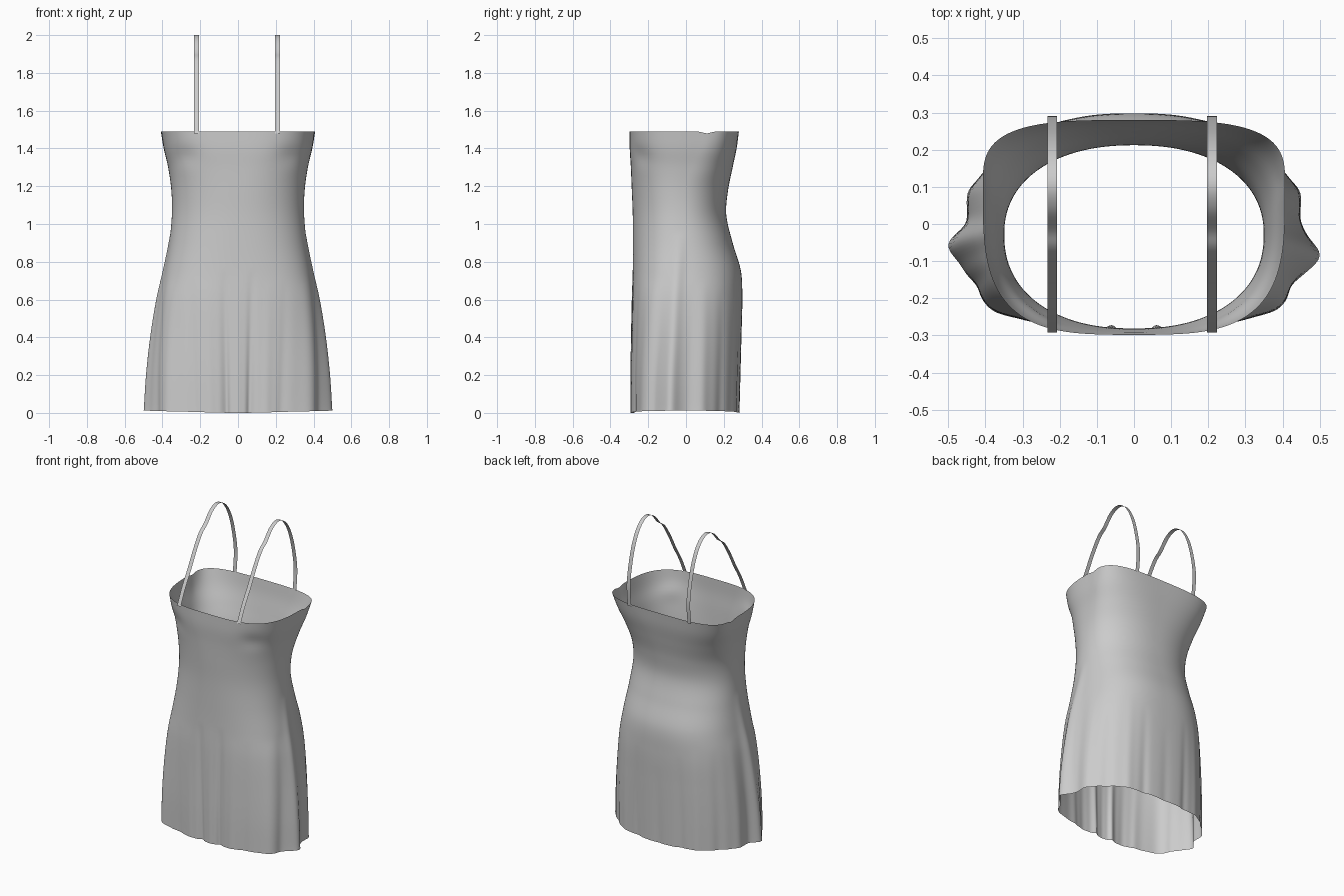
import bpy, bmesh, math

if "Cube" in bpy.data.objects:
    bpy.data.objects.remove(bpy.data.objects["Cube"])

# Dress profile: z, half width, front y, back y, y of widest point, squareness
KEYS = [
    (0.005, .462, -.290, .284, -.075, 2.5),
    (0.20, .456, -.291, .289, -.07, 2.5),
    (0.40, .441, -.289, .294, -.06, 2.5),
    (0.60, .416, -.286, .298, -.05, 2.5),
    (0.75, .388, -.282, .291, -.04, 2.4),
    (0.90, .364, -.281, .247, -.03, 2.3),
    (1.05, .350, -.282, .213, -.03, 2.22),
    (1.18, .353, -.287, .223, -.02, 2.3),
    (1.30, .370, -.292, .247, .02, 2.6),
    (1.40, .393, -.298, .268, .06, 3.0),
    (1.49, .407, -.298, .280, .10, 3.4),
]
# Skirt folds: angle (deg), depth at hem, angular width, z where the fold starts
FOLDS = [
    (-1, .038, 5, .95), (178, .038, 5, .95),
    (-12, -.014, 4, .75), (192, -.014, 4, .75),
    (-22, .012, 5, .7), (203, .012, 5, .7),
    (11, -.008, 4, .7), (170, -.008, 4, .7),
    (20, .010, 4, .7), (160, .010, 4, .7),
    (-73, -.018, 5, .75), (-107, -.018, 5, .75),
    (-90, .004, 5, .75), (-55, .006, 5, .7), (-125, .006, 5, .7),
    (-40, -.008, 4, .7), (-140, -.008, 4, .7),
    (35, -.009, 4, .65), (145, -.009, 4, .65),
    (52, .007, 4, .65), (128, .007, 4, .65),
    (66, -.008, 4, .6), (114, -.008, 4, .6), (90, -.004, 5, .5),
]


def smooth_key(z):
    """Catmull-Rom interpolation of the profile at height z."""
    i = max(k for k in range(len(KEYS) - 1) if KEYS[k][0] <= z + 1e-6)
    p = [KEYS[min(max(i + d, 0), len(KEYS) - 1)] for d in (-1, 0, 1, 2)]
    h = p[2][0] - p[1][0]
    t = (z - p[1][0]) / h
    out = []
    for c in range(1, 6):
        m0 = (p[2][c] - p[0][c]) / (p[2][0] - p[0][0]) * h
        m1 = (p[3][c] - p[1][c]) / (p[3][0] - p[1][0]) * h
        out.append((2*t**3 - 3*t*t + 1) * p[1][c] + (t**3 - 2*t*t + t) * m0
                   + (3*t*t - 2*t**3) * p[2][c] + (t**3 - t*t) * m1)
    return out


def dress_point(deg, z):
    a, yf, yb, yc, n = smooth_key(z)
    t = math.radians(deg)
    c, s = math.cos(t), math.sin(t)
    b = yb - yc if s > 0 else yc - yf
    r = (abs(c / a) ** n + abs(s / b) ** n) ** (-1 / n)
    for ang, depth, width, top in FOLDS:
        d = (deg - ang + 180) % 360 - 180
        if z < top:
            k = 1 - z / top
            r += depth * k ** 0.8 * math.exp(-(d / width) ** 2)
    x, y = r * c, yc + r * s
    # soft dents beside the bust
    if y < 0:
        y += .010 * math.exp(-((abs(x) - .28) / .07) ** 2 - ((z - 1.36) / .05) ** 2)
    # small dip of the neckline at the sides
    dz = -.010 * math.exp(-((y - .11) / .03) ** 2) * max(0, (z - 1.35) / .14) if abs(x) > .3 else 0
    return x, y, z + dz


def grid_object(name, rows, closed):
    bm = bmesh.new()
    vs = [[bm.verts.new(p) for p in row] for row in rows]
    n = len(rows[0])
    for lo, hi in zip(vs, vs[1:]):
        for j in range(n if closed else n - 1):
            k = (j + 1) % n
            bm.faces.new((lo[j], lo[k], hi[k], hi[j]))
    for f in bm.faces:
        f.smooth = True
    me = bpy.data.meshes.new(name)
    bm.to_mesh(me)
    bm.free()
    ob = bpy.data.objects.new(name, me)
    bpy.context.collection.objects.link(ob)
    return ob


# Dress body: one open sheet from hem to neckline
N, M = 300, 75
z0, z1 = KEYS[0][0], KEYS[-1][0]
heights = [z0 + (z1 - z0) * i / M for i in range(M + 1)]
rows = [[dress_point(360 * j / N, z) for j in range(N)] for z in heights]
# Hem hangs slightly unevenly, touching the ground line
rows[0] = [(x, y, .006 + .006 * math.cos(math.atan2(y, x) * 2)) for x, y, z in rows[0]]
grid_object("dress_body", rows, True)

# Shoulder straps: flat ribbons arching from front to back
PATH = [(-.292, 1.48), (-.245, 1.58), (-.185, 1.68), (-.13, 1.78), (-.07, 1.87),
        (-.02, 1.91), (.04, 1.975), (.105, 2.0), (.17, 1.97), (.225, 1.89),
        (.265, 1.77), (.290, 1.62), (.280, 1.48)]


def smooth_path(pts, steps=6):
    out = []
    for i in range(len(pts) - 1):
        p = [pts[min(max(i + d, 0), len(pts) - 1)] for d in (-1, 0, 1, 2)]
        for s in range(steps):
            t = s / steps
            out.append([.5 * (2*q[1] + (q[2] - q[0]) * t + (2*q[0] - 5*q[1] + 4*q[2] - q[3]) * t*t
                              + (3*q[1] - q[0] - 3*q[2] + q[3]) * t**3) for q in zip(*p)])
    return out + [list(pts[-1])]


for name, xc in (("strap_left", -.22), ("strap_right", .21)):
    grid_object(name, [[(xc + w, y, z) for w in (-.013, 0, .013)]
                       for y, z in smooth_path(PATH)], False)
